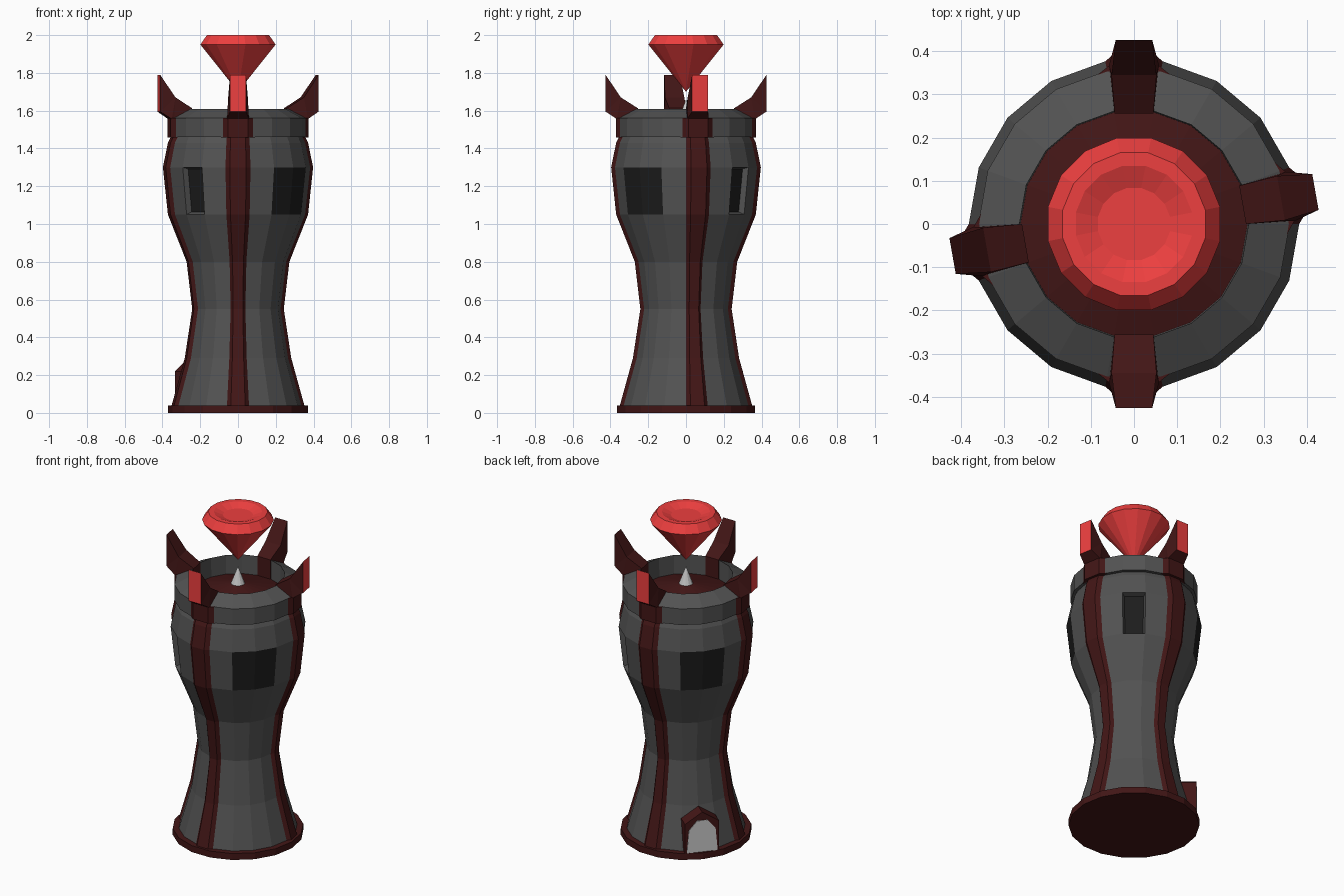
import bpy, bmesh
from math import cos, sin, pi, radians
from mathutils import Matrix

if "Cube" in bpy.data.objects:
    bpy.data.objects.remove(bpy.data.objects["Cube"])

SIDES = 18
RIB_ANGLES = (10, 90, 190, 270)


def material(name, rgb):
    m = bpy.data.materials.new(name)
    m.diffuse_color = (*rgb, 1)
    m.use_nodes = True
    m.node_tree.nodes["Principled BSDF"].inputs["Base Color"].default_value = m.diffuse_color
    return m


stone = material("dark_stone", (0.085, 0.085, 0.085))
maroon = material("maroon", (0.055, 0.008, 0.008))
red = material("bright_red", (0.85, 0.05, 0.05))
black = material("black", (0.012, 0.012, 0.012))
pale = material("pale", (0.7, 0.7, 0.7))


def finish(bm, name, mats, turn=0):
    bmesh.ops.recalc_face_normals(bm, faces=bm.faces)
    me = bpy.data.meshes.new(name)
    bm.to_mesh(me)
    bm.free()
    for m in mats:
        me.materials.append(m)
    ob = bpy.data.objects.new(name, me)
    ob.rotation_euler.z = radians(turn)
    bpy.context.collection.objects.link(ob)
    return ob


def lathe(profile, sides=SIDES, closed=False, phase=0.0):
    """Revolve (radius, z) points; radius 0 makes a pole, open ends get caps.
    Returns the bmesh and faces[segment][side]."""
    bm = bmesh.new()
    rings = []
    for r, z in profile:
        if r == 0:
            rings.append([bm.verts.new((0, 0, z))] * sides)
        else:
            rings.append([bm.verts.new((r * cos(2 * pi * i / sides + phase),
                                        r * sin(2 * pi * i / sides + phase), z))
                          for i in range(sides)])
    faces = []
    n = len(rings)
    for s in range(n if closed else n - 1):
        a, b = rings[s], rings[(s + 1) % n]
        row = []
        for i in range(sides):
            j = (i + 1) % sides
            row.append(bm.faces.new(dict.fromkeys((a[i], a[j], b[j], b[i]))))
        faces.append(row)
    if not closed:
        for ring, (r, z) in ((rings[0], profile[0]), (rings[-1], profile[-1])):
            if r > 0:
                bm.faces.new(ring)
    return bm, faces


def slab(points):
    """Closed outline of (radius, z, half_width) points, mirrored about local y = 0."""
    bm = bmesh.new()
    left = [bm.verts.new((r, w, z)) for r, z, w in points]
    right = [bm.verts.new((r, -w, z)) for r, z, w in points]
    edge = []
    for i in range(len(points)):
        j = (i + 1) % len(points)
        edge.append(bm.faces.new((left[i], left[j], right[j], right[i])))
    caps = [bm.faces.new(left), bm.faces.new(right)]
    bmesh.ops.triangulate(bm, faces=caps)
    return bm, edge


def panel(outline, r0, r1):
    """Extrude a (y, z) outline radially from r0 to r1."""
    bm = bmesh.new()
    a = [bm.verts.new((r0, y, z)) for y, z in outline]
    b = [bm.verts.new((r1, y, z)) for y, z in outline]
    bm.faces.new(a)
    bm.faces.new(b)
    for i in range(len(a)):
        j = (i + 1) % len(a)
        bm.faces.new((a[i], a[j], b[j], b[i]))
    return bm


# Base plate
bm, _ = lathe([(0.37, 0), (0.37, 0.04)])
finish(bm, "base_plate", [maroon])

# Waisted tower body with wide black windows and narrow recessed windows
BODY = [(0.335, 0.04), (0.265, 0.29), (0.225, 0.55), (0.255, 0.80),
        (0.355, 1.05), (0.382, 1.30), (0.355, 1.43), (0.335, 1.47)]
bm, faces = lathe(BODY)
for i in (6, 7, 15, 16):
    faces[4][i].material_index = 1
bm.normal_update()
bmesh.ops.recalc_face_normals(bm, faces=bm.faces)
niches = [faces[4][2], faces[4][11]]
bmesh.ops.inset_individual(bm, faces=niches, thickness=0.016, depth=-0.03)
for f in niches:
    f.material_index = 1
finish(bm, "tower_body", [stone, black])

# Chamfered ribs, each filling one body facet
half = pi / SIDES
for k, ang in enumerate(RIB_ANGLES):
    bm = bmesh.new()
    rows = []
    for r, z in BODY:
        d, w = r * cos(half), r * sin(half)
        rows.append([bm.verts.new(p) for p in (
            (d - 0.02, w, z), (d, w, z), (d + 0.02, 0.65 * w, z),
            (d + 0.02, -0.65 * w, z), (d, -w, z), (d - 0.02, -w, z))])
    for a, b in zip(rows, rows[1:]):
        for i in range(6):
            j = (i + 1) % 6
            bm.faces.new((a[i], a[j], b[j], b[i]))
    bm.faces.new(rows[0])
    bm.faces.new(rows[-1])
    finish(bm, f"rib_{k + 1}", [maroon], ang)

# Crown rim and the raised floor inside it
bm, _ = lathe([(0.30, 1.46), (0.36, 1.46), (0.36, 1.56), (0.265, 1.61), (0.262, 1.47)],
              closed=True)
finish(bm, "crown_rim", [stone])
bm, _ = lathe([(0.28, 1.47), (0.27, 1.49), (0, 1.565)])
finish(bm, "crown_floor", [maroon])

# Horns with red outer faces, and the clamps that hold them on the rim
HORN = [(0.255, 1.48, 0.045), (0.255, 1.613, 0.045), (0.345, 1.67, 0.052),
        (0.426, 1.79, 0.042), (0.426, 1.595, 0.042), (0.366, 1.556, 0.058),
        (0.36, 1.47, 0.058)]
CLAMP = [(-0.09, 0.34), (-0.052, 0.371), (0.052, 0.371), (0.09, 0.34)]
for k, ang in enumerate(RIB_ANGLES):
    bm, edge = slab(HORN)
    edge[3].material_index = 1
    finish(bm, f"horn_{k + 1}", [maroon, red], ang)
    bm = bmesh.new()
    low = bm.faces.new([bm.verts.new((r, y, 1.458)) for y, r in CLAMP])
    ext = bmesh.ops.extrude_face_region(bm, geom=[low])
    bmesh.ops.translate(bm, vec=(0, 0, 0.103),
                        verts=[v for v in ext["geom"] if isinstance(v, bmesh.types.BMVert)])
    if not any(low in e.link_faces for e in bm.edges):
        bm.faces.new([v for v in bm.verts if v.co.z < 1.5])
    finish(bm, f"horn_clamp_{k + 1}", [maroon], ang)

# Doorway at the back left
FRAME = [(-0.1, 0.04), (0.1, 0.04), (0.1, 0.22), (0, 0.285), (-0.1, 0.22)]
DOOR = [(-0.09, 0.04), (0.09, 0.04), (0.078, 0.18), (0.03, 0.235), (-0.03, 0.235), (-0.078, 0.18)]
finish(panel(FRAME, 0.2, 0.352), "door_frame", [maroon], 140)
finish(panel(DOOR, 0.3, 0.356), "door", [pale], 140)

# Small spike and the floating gem above it
bm, _ = lathe([(0.04, 1.555), (0, 1.66)], 12)
finish(bm, "spike", [pale])
bm, _ = lathe([(0, 1.70), (0.203, 1.95), (0.168, 2.0), (0.137, 2.0), (0.085, 1.98), (0, 1.98)],
              16, phase=pi / 16)
finish(bm, "floating_gem", [red])
